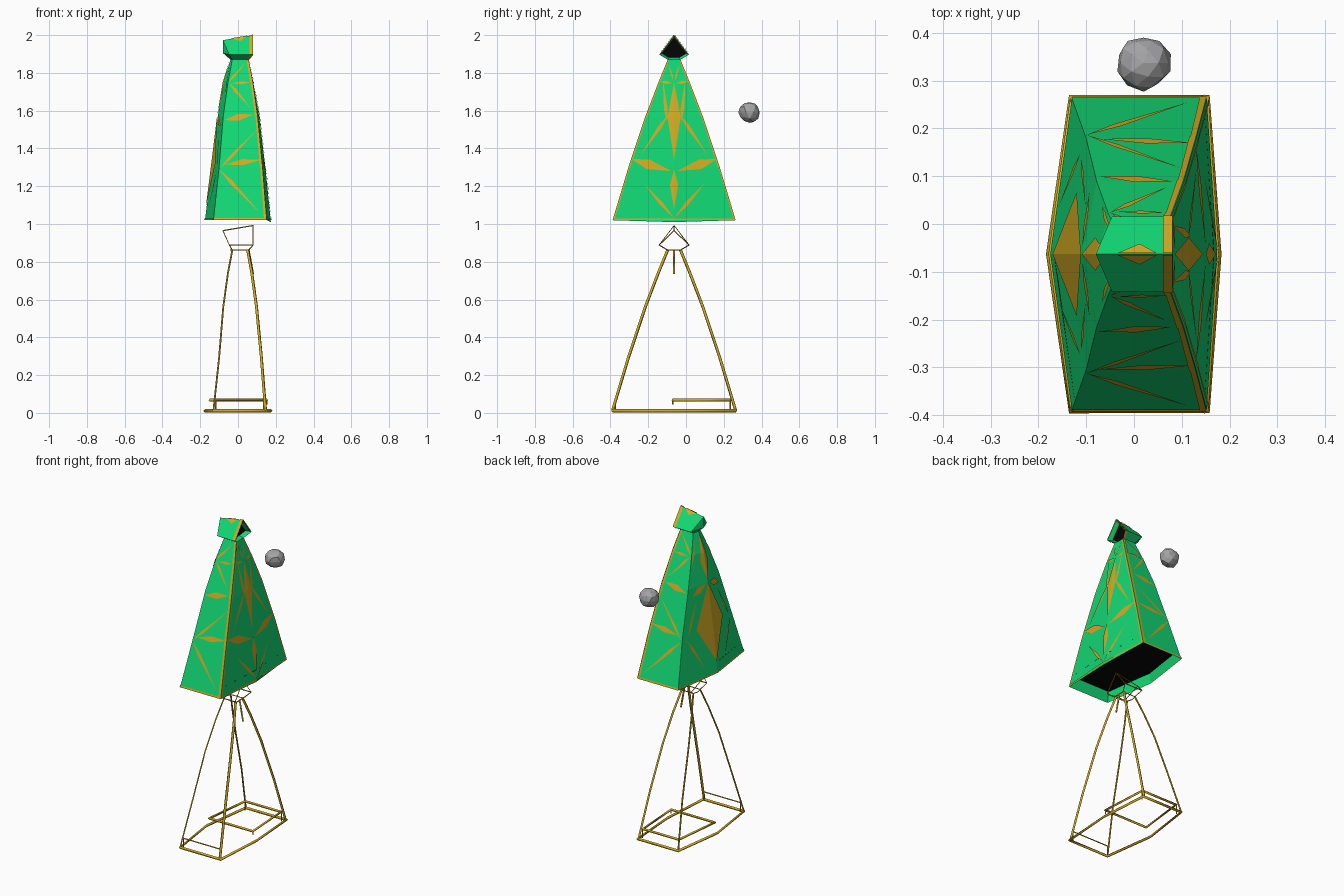
import bpy, bmesh, math, random
from mathutils import Vector

if "Cube" in bpy.data.objects:
    bpy.data.objects.remove(bpy.data.objects["Cube"])

CY = -0.063                      # symmetry plane of the robe
DROP = Vector((0, 0, -1.008))    # frame sits this far below the robe

# Robe outline per level: z, half width, back centre, back corner, front corner, front centre
LEVELS = [(1.02, .326, -.175, -.13, .152, .174),
          (1.30, .242, -.14, -.10, .130, .145),
          (1.57, .152, -.107, -.078, .104, .112),
          (1.75, .083, -.077, -.053, .079, .081),
          (1.87, .034, -.040, -.030, .057, .054)]


def material(name, rgb):
    m = bpy.data.materials.new(name)
    m.diffuse_color = (*rgb, 1)
    m.use_nodes = True
    m.node_tree.nodes["Principled BSDF"].inputs["Base Color"].default_value = m.diffuse_color
    return m


GREEN = material("green cloth", (.006, .69, .175))
GOLD = material("gold trim", (.65, .41, .017))
BLACK = material("black lining", (.002, .002, .002))
GREY = material("grey stone", (.37, .37, .38))


def finish(name, bm, mat, y=CY):
    me = bpy.data.meshes.new(name)
    bm.to_mesh(me)
    bm.free()
    me.materials.append(mat)
    ob = bpy.data.objects.new(name, me)
    ob.location.y = y
    bpy.context.collection.objects.link(ob)
    return ob


def polys(name, faces, mat):
    """Mesh from a few polygons given as point lists."""
    bm = bmesh.new()
    for f in faces:
        bm.faces.new([bm.verts.new(p) for p in f])
    bmesh.ops.remove_doubles(bm, verts=bm.verts, dist=1e-5)
    bmesh.ops.recalc_face_normals(bm, faces=bm.faces)
    return finish(name, bm, mat)


def rod(name, paths, r):
    """Thin gold bars along point paths, below the robe."""
    cu = bpy.data.curves.new(name, 'CURVE')
    cu.dimensions = '3D'
    cu.bevel_depth, cu.bevel_resolution, cu.use_fill_caps = r, 0, True
    for pts, closed in paths:
        sp = cu.splines.new('POLY')
        sp.points.add(len(pts) - 1)
        for p, q in zip(sp.points, pts):
            p.co = (*q, 1)
        sp.use_cyclic_u = closed
    cu.materials.append(GOLD)
    ob = bpy.data.objects.new(name, cu)
    ob.location.y = CY
    bpy.context.collection.objects.link(ob)


def outline(z):
    z = min(max(z, LEVELS[0][0]), LEVELS[-1][0])
    for a, b in zip(LEVELS, LEVELS[1:]):
        if z <= b[0]:
            t = (z - a[0]) / (b[0] - a[0])
            return [p + (q - p) * t for p, q in zip(a, b)]


def ring(z):
    z, w, bc, bk, fk, fc = outline(z)
    return [Vector(p) for p in ((bc, 0, z), (bk, -w, z), (fk, -w, z),
                                (fc, 0, z), (fk, w, z), (bk, w, z))]


def on_robe(side, u, z):
    """Point just above a robe panel: side is front, rear, left or right."""
    _, w, bc, bk, fk, fc = outline(z)
    if side in ("front", "rear"):
        u = max(-w, min(w, u))
        c, k, s = (fc, fk, 1) if side == "front" else (bc, bk, -1)
        return Vector((c + (k - c) * abs(u) / w + s * .004, u, z))
    s = -1 if side == "left" else 1
    return Vector((max(bk, min(fk, u)), s * (w + .004), z))


def decals(name, side, shapes):
    """Gold plates drawn on a panel, split at its creases so they lie on it."""
    bm = bmesh.new()
    for sh in shapes:
        bm.faces.new([bm.verts.new((u, 0, z)) for u, z in sh])
    cuts = [((0, 0, l[0]), (0, 0, 1)) for l in LEVELS[1:-1]]
    if side in ("front", "rear"):
        cuts.append(((0, 0, 0), (1, 0, 0)))
    for co, no in cuts:
        bmesh.ops.bisect_plane(bm, geom=bm.verts[:] + bm.edges[:] + bm.faces[:],
                               plane_co=co, plane_no=no, dist=1e-6)
    for v in bm.verts:
        v.co = on_robe(side, v.co.x, v.co.z)
    out = {"front": (1, 0, 0), "rear": (-1, 0, 0), "left": (0, -1, 0), "right": (0, 1, 0)}[side]
    for f in bm.faces:
        f.normal_update()
        if f.normal.dot(Vector(out)) < 0:
            f.normal_flip()
    finish(name, bm, GOLD)


def spike(a, b, w, k=.3):
    """Slim diamond from a to b, widest at fraction k."""
    a, b = Vector(a), Vector(b)
    n = (b - a).normalized()
    n = Vector((-n.y, n.x)) * w
    m = a.lerp(b, k)
    return [tuple(p) for p in (a, m + n, b, m - n)]


def both(shapes):
    return shapes + [[(-u, z) for u, z in s] for s in shapes]


# Robe shell
rings = [ring(l[0]) for l in LEVELS]
rings[0][3].z = 1.01
polys("robe", [[a[i], a[(i + 1) % 6], b[(i + 1) % 6], b[i]]
               for a, b in zip(rings, rings[1:]) for i in range(6)], GREEN)
# Dark lining closing the hollow skirt
polys("robe_lining", [[p * 1 for p in ring(1.08)]], BLACK)

# Hood
top = rings[-1]
R0, R1, M = Vector((-.08, 0, 1.973)), Vector((.08, 0, 2.0)), Vector((-.08, 0, 1.905))
S0 = {s: Vector((-.046, s * .079, 1.897)) for s in (-1, 1)}
S1 = {s: Vector((.08, s * .079, 1.897)) for s in (-1, 1)}
BK, FK = {-1: top[1], 1: top[5]}, {-1: top[2], 1: top[4]}
hood = []
for s in (-1, 1):
    hood += [[R0, R1, S1[s], S0[s]], [R0, S0[s], M], [M, S0[s], BK[s], top[0]],
             [S0[s], S1[s], FK[s], BK[s]]]
mouth = [R1, S1[1], FK[1], FK[-1], S1[-1]]
centre = Vector((.07, 0, 1.925))
inner = [centre + (p - centre) * .8 + Vector((-.03, 0, 0)) for p in mouth]
hood += [[mouth[i], mouth[(i + 1) % 5], inner[(i + 1) % 5], inner[i]] for i in range(5)]
polys("hood", hood, GREEN)
polys("hood_shadow", [[p + Vector((.004, 0, 0)) for p in inner]], BLACK)

# Hood trim: band at the mouth and a small diamond on the ridge
trim = []
for s in (-1, 1):
    up = Vector((0, s * .002, .003))
    e, f = R1.lerp(R0, .12), S1[s].lerp(S0[s], .15)
    trim.append([p + up for p in (R1, S1[s], f, e)])
    dn = Vector((0, s * .002, -.003))
    trim.append([p + dn for p in (S1[s], FK[s], FK[s].lerp(BK[s], .15), f)])
    mid = R0.lerp(R1, .55).lerp(S1[s].lerp(S0[s], .45), .25)
    trim.append([p + up for p in (R0.lerp(R1, .28), mid, R0.lerp(R1, .8))])
    trim.append([p + Vector((.002, 0, 0)) for p in
                 (R1, S1[s], S1[s].lerp(centre, .1), R1.lerp(centre, .1))])
polys("hood_trim", trim, GOLD)

# Side panels: zigzag blades, diamonds and edge bands
side_art = [spike((-.10, 1.29), (.10, 1.50), .008), spike((-.10, 1.29), (.115, 1.06), .010),
            spike((-.07, 1.315), (.122, 1.34), .016, .5),
            spike((-.075, 1.55), (.08, 1.58), .018, .5),
            spike((-.05, 1.75), (.045, 1.86), .007), spike((-.05, 1.75), (.07, 1.61), .008),
            spike((-.035, 1.745), (.066, 1.75), .008, .5)]
for a, b in zip(LEVELS, LEVELS[1:]):
    side_art.append([(a[4] - .014, a[0]), (a[4], a[0]), (b[4], b[0]), (b[4] - .012, b[0])])
side_art.append([(-.13, 1.02), (.152, 1.02), (.152, 1.031), (-.13, 1.031)])
for side in ("left", "right"):
    decals(side + "_panel_pattern", side, side_art)

# Front panel pattern
edge = [[(a[1] - .010, a[0]), (a[1], a[0]), (b[1], b[0]), (b[1] - .007, b[0])]
        for a, b in zip(LEVELS, LEVELS[1:])]
front_art = both([spike((.037, 1.54), (.06, 1.77), .010),
                  spike((.03, 1.58), (.18, 1.36), .010),
                  spike((.015, 1.28), (.235, 1.345), .026, .55),
                  spike((0, 1.03), (.165, 1.22), .010, .4),
                  spike((.01, 1.745), (.075, 1.755), .009, .5),
                  spike((.004, 1.76), (.03, 1.85), .005)] + edge)
front_art += [spike((0, 1.75), (0, 1.34), .035, .45), spike((0, 1.29), (0, 1.08), .022, .4),
              [(-.326, 1.02), (.326, 1.02), (.326, 1.028), (-.326, 1.028)]]
decals("front_panel_pattern", "front", front_art)

# Rear panel pattern
rear_art = both([spike((.015, 1.57), (.13, 1.52), .022, .5),
                 spike((.20, 1.30), (.10, 1.50), .008), spike((.21, 1.28), (.10, 1.08), .009),
                 spike((.10, 1.69), (.035, 1.84), .006)])
rear_art += [[(0, 1.09), (.13, 1.32), (0, 1.57), (-.13, 1.32)],
             [(0, 1.58), (.035, 1.70), (0, 1.86), (-.035, 1.70)],
             [(-.326, 1.02), (.326, 1.02), (.326, 1.028), (-.326, 1.028)]]
decals("rear_panel_pattern", "rear", rear_art)

# Bare gold frame below: base, legs, neck and hood outline
low = [[p + DROP for p in r] for r in rings]
rod("frame_base", [([Vector((p.x, p.y, .011)) for p in low[0]], True)], .009)
rod("frame_front_legs", [([r[i] - Vector((.006, 0, 0)) for r in low], False) for i in (2, 4)], .008)
rod("frame_rear_legs", [([r[i] for r in low], False) for i in (1, 5)], .005)
lines = [([p + DROP for p in pts], c) for pts, c in
         [(top, True), ([R0, R1], False), (mouth, True)]]
for s in (-1, 1):
    lines.append(([p + DROP for p in (R0, S0[s], S1[s])], False))
    lines.append(([S0[s] + DROP, BK[s] + DROP], False))
rod("frame_hood", lines, .003)
rod("frame_pendant", [([(.056, 0, .86), (.079, 0, .735)], False)], .006)

# Raised half ring, its posts and the thin cross bar
half = [(-.15, -.008, .067), (-.115, .298, .067), (.135, .298, .067), (.153, -.008, .067)]
rod("frame_inner_ring", [(half, True)], .008)
posts = [([(x, y, .01), (x, y, .067)], False) for x in (-.117, .137) for y in (-.312, .298)]
posts.append(([(-.117, -.312, .067), (.137, -.312, .067)], False))
posts.append(([(.153, -.008, .067), (.153, -.008, .045)], False))
rod("frame_posts", posts, .004)

# Floating faceted stone
random.seed(4)
bm = bmesh.new()
bmesh.ops.create_icosphere(bm, subdivisions=2, radius=.059)
for v in bm.verts:
    v.co *= random.uniform(.88, 1.04)
bmesh.ops.translate(bm, verts=bm.verts, vec=(.02, 0, 1.59))
finish("stone", bm, GREY, .337)
